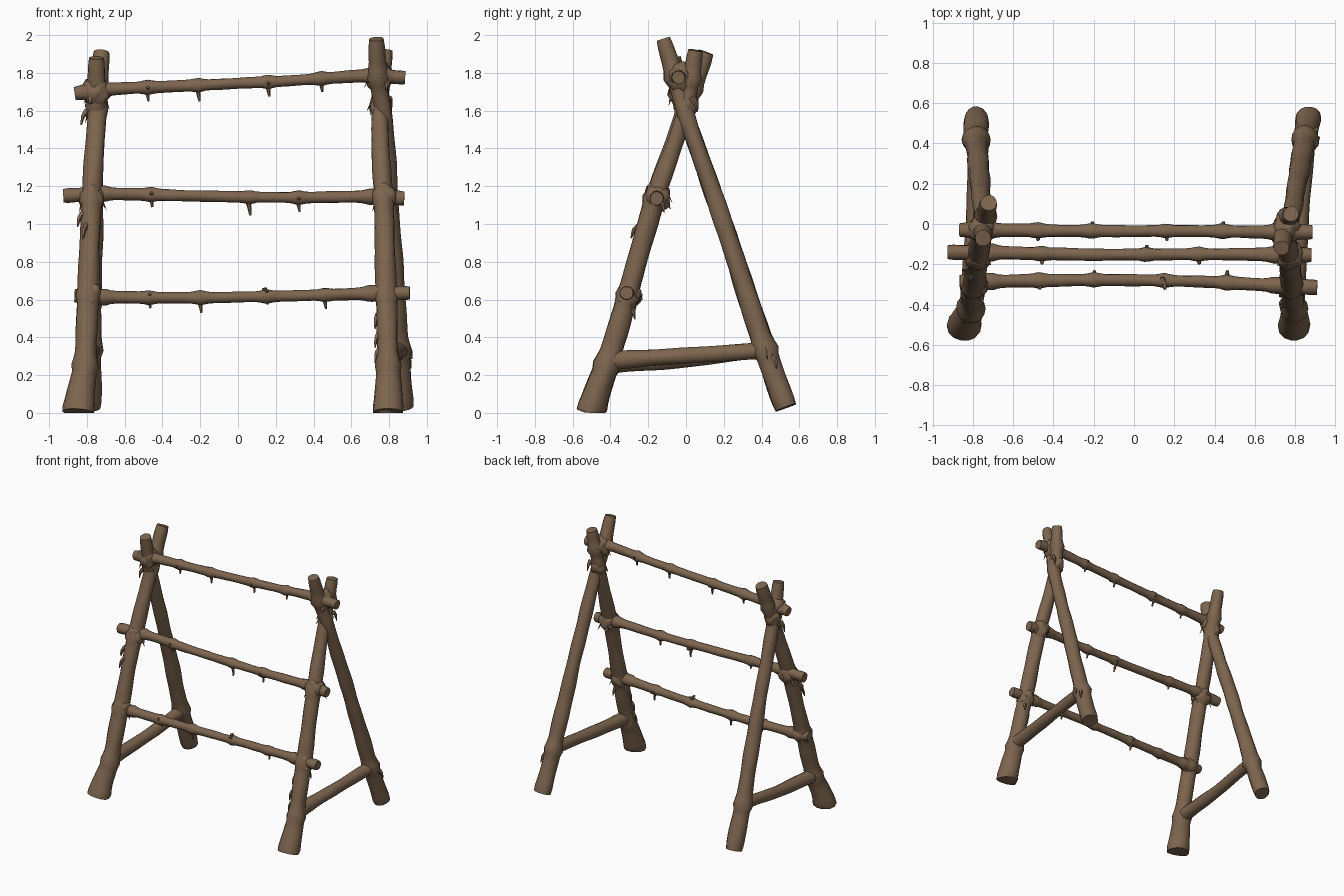
import bpy, bmesh, math, random
from mathutils import Vector

if "Cube" in bpy.data.objects:
    bpy.data.objects.remove(bpy.data.objects["Cube"])

random.seed(4)
wood = bpy.data.materials.new("brown wood")
wood.diffuse_color = (0.205, 0.130, 0.077, 1)
wood.use_nodes = True
wood.node_tree.nodes["Principled BSDF"].inputs["Base Color"].default_value = wood.diffuse_color


def finish(name, bm):
    bmesh.ops.recalc_face_normals(bm, faces=bm.faces)
    me = bpy.data.meshes.new(name)
    bm.to_mesh(me)
    bm.free()
    ob = bpy.data.objects.new(name, me)
    bpy.context.collection.objects.link(ob)
    me.materials.append(wood)
    bpy.ops.object.select_all(action='DESELECT')
    ob.select_set(True)
    bpy.context.view_layer.objects.active = ob
    bpy.ops.object.shade_smooth_by_angle(angle=math.radians(42))
    return ob


def spline(pts, step):
    # Smooth path through (x, y, z, radius) points
    p = [Vector(q) for q in pts]
    p = [2 * p[0] - p[1]] + p + [2 * p[-1] - p[-2]]
    out = []
    for i in range(1, len(p) - 2):
        a, b, c, d = p[i - 1:i + 3]
        # non-uniform spacing: tangents scaled to this segment's length
        ln = (c - b).length
        m1 = (c - a) * ln / max((b - a).length + ln, 1e-6)
        m2 = (d - b) * ln / max((d - c).length + ln, 1e-6)
        n = max(2, round(ln / step))
        for k in range(n):
            t = k / n
            out.append((2*t**3 - 3*t*t + 1) * b + (t**3 - 2*t*t + t) * m1
                       + (3*t*t - 2*t**3) * c + (t**3 - t*t) * m2)
    out.append(p[-2])
    return out


def branch(bm, pts, sides=14, step=0.04, knots=(), rough=0.05):
    # Knobbly tube; knots are (height or x position, axis, extra radius)
    path = spline(pts, step)
    ph = [random.uniform(0, 6.28) for _ in range(3)]
    rings = []
    for i, q in enumerate(path):
        c = q.to_3d()
        t = (path[min(i + 1, len(path) - 1)] - path[max(i - 1, 0)]).to_3d().normalized()
        ref = Vector((0, 1, 0)) if abs(t.y) < 0.8 else Vector((0, 0, 1))
        u = t.cross(ref).normalized()
        v = t.cross(u)
        r = q[3]
        for pos, ax, extra in knots:
            r += extra * math.exp(-((c[ax] - pos) / 0.028) ** 2)
        if i in (0, len(path) - 1):
            r *= 0.92
        ring = []
        for k in range(sides):
            a = 2 * math.pi * k / sides
            w = 1 + rough * (math.sin(2 * a + ph[0] + i * .35) * .6
                             + math.sin(3 * a + ph[1] - i * .5) * .5
                             + math.sin(i * .9 + ph[2]) * .5)
            co = c + (u * math.cos(a) + v * math.sin(a)) * r * w
            co.z = max(co.z, 0)
            ring.append(bm.verts.new(co))
        rings.append(ring)
    for A, B in zip(rings, rings[1:]):
        for k in range(sides):
            bm.faces.new((A[k], A[(k + 1) % sides], B[(k + 1) % sides], B[k]))
    bm.faces.new(rings[0])
    bm.faces.new(rings[-1])


def pole(name, pts, **kw):
    bm = bmesh.new()
    branch(bm, pts, **kw)
    return finish(name, bm)


# Four legs, crossing in pairs near the top
pole("front_leg_left", [(-.845, -.505, 0, .088), (-.835, -.475, .1, .076), (-.81, -.42, .25, .062),
     (-.795, -.31, .62, .056), (-.775, -.165, 1.13, .053), (-.745, -.005, 1.6, .048), (-.722, .105, 1.91, .045)],
     knots=[(.26, 2, .013), (.62, 2, .012), (1.13, 2, .016), (1.62, 2, .012), (1.72, 2, .014)])
pole("front_leg_right", [(.795, -.51, 0, .082), (.795, -.475, .1, .074), (.795, -.42, .25, .06),
     (.785, -.31, .62, .055), (.77, -.165, 1.13, .052), (.75, -.01, 1.58, .043), (.78, .05, 1.92, .043)],
     knots=[(.26, 2, .012), (.62, 2, .012), (1.13, 2, .016), (1.66, 2, .012), (1.77, 2, .016)])
pole("back_leg_left", [(-.785, .53, .025, .063), (-.783, .42, .33, .058), (-.765, .2, 1.0, .05),
     (-.752, .01, 1.55, .045), (-.75, -.03, 1.7, .048), (-.75, -.07, 1.88, .045)],
     knots=[(.34, 2, .016), (1.63, 2, .012)])
pole("back_leg_right", [(.868, .53, .03, .063), (.85, .42, .33, .057), (.81, .2, 1.0, .049),
     (.775, .01, 1.55, .045), (.745, -.045, 1.74, .048), (.733, -.12, 1.98, .042)],
     knots=[(.34, 2, .016), (1.78, 2, .016)])

# Side braces near the ground
for name, x0, x1, dz in (("brace_left", -.81, -.78, -.02), ("brace_right", .80, .85, 0)):
    pole(name, [(x0, -.43, .275 + dz, .055), (x0, -.34, .282 + dz, .05), ((x0 + x1) / 2, 0, .303 + dz, .043),
         (x1, .33, .325, .044), (x1, .43, .332, .052)], rough=.04)

# Three rungs with flared ends, node rings and hanging twig stubs
rungs = [
    ("rung_bottom", [(-.865, -.29, .62), (-.70, -.285, .613), (-.2, -.278, .610), (.3, -.285, .62), (.71, -.305, .632), (.91, -.315, .635)],
     [(-.47, .555), (-.2, .53), (.15, .575), (.46, .55)]),
    ("rung_middle", [(-.925, -.14, 1.15), (-.70, -.142, 1.16), (-.2, -.152, 1.148), (.3, -.15, 1.14), (.70, -.152, 1.145), (.88, -.155, 1.135)],
     [(-.46, 1.09), (.06, 1.045), (.32, 1.065)]),
    ("rung_top", [(-.865, -.03, 1.69), (-.70, -.03, 1.712), (-.2, -.035, 1.735), (.3, -.035, 1.76), (.69, -.04, 1.785), (.885, -.04, 1.775)],
     [(-.48, 1.65), (-.21, 1.65), (.16, 1.675), (.44, 1.70)]),
]
radii = (.038, .034, .030, .029, .034, .038)
for name, pts, stubs in rungs:
    kn = [(x, 0, .009) for x, _ in stubs] + [(-.78, 0, .022), (.77, 0, .022), (-.71, 0, .01), (.70, 0, .01)]
    pole(name, [p + (r,) for p, r in zip(pts, radii)], sides=12, step=.025, knots=kn, rough=.04)
    bm = bmesh.new()
    for j, (x, zb) in enumerate(stubs):
        y, zt = pts[2][1], zb + .085
        branch(bm, [(x - .01, y, zt, .015), (x, y + .008, (zt + zb) / 2, .011), (x + .006, y, zb, .006)],
               sides=6, step=.02)
        s = 1 if j % 2 else -1          # short sideways bud
        branch(bm, [(x, y, zt - .02, .016), (x + .004, y + s * .047, zt - .01, .008)], sides=6, step=.02)
    finish(name + "_twigs", bm)


# Lumpy joint collars with loose bark flakes hanging off
def joint(name, c, r, flakes):
    bm = bmesh.new()
    bmesh.ops.create_icosphere(bm, subdivisions=3, radius=1)
    for v in bm.verts:
        d = v.co.copy()
        k = 1 + .12 * math.sin(5 * d.x + c[2] * 7) * math.cos(4 * d.z + c[0] * 3) + .06 * math.sin(9 * d.y)
        v.co = Vector(c) + Vector((d.x * r, d.y * r, d.z * r * 1.15)) * k
    for _ in range(flakes):
        a = random.uniform(0, 2 * math.pi)
        out = Vector((math.cos(a), math.sin(a), 0))
        side = Vector((-out.y, out.x, 0))
        p = Vector(c) + out * r * .8 + Vector((0, 0, random.uniform(-.03, .05)))
        ln, w = random.uniform(.035, .075), random.uniform(.012, .022)
        tip = p + out * random.uniform(.012, .03) - Vector((0, 0, ln))
        base = [bm.verts.new(p + side * w), bm.verts.new(p - side * w), bm.verts.new(p - out * .02)]
        t = bm.verts.new(tip)
        bm.faces.new(base)
        for i in range(3):
            bm.faces.new((base[i], base[(i + 1) % 3], t))
    finish(name, bm)


for s, tag, tz in ((-1, "left", 1.70), (1, "right", 1.775)):
    joint("bottom_joint_" + tag, (s * .785, -.305, .625), .062, 6)
    joint("middle_joint_" + tag, (s * .775, -.155, 1.14), .068, 8)
    joint("top_joint_" + tag, (s * .752, -.025, tz), .07, 6)
    joint("lashing_" + tag, (s * .752, .005, 1.63), .056, 5)

# Torn bark strips on the legs
bm = bmesh.new()
for x, y, z, dx, dy in ((-.82, -.21, 1.06, -.03, -.02), (-.80, -.24, 1.0, -.02, -.05), (-.80, -.02, 1.6, -.03, -.01),
                        (.745, -.38, .42, -.02, -.02), (.75, -.40, .34, -.025, -.01), (.74, -.34, .52, -.015, -.02),
                        (.89, .41, .36, .03, .02), (.885, .45, .31, .03, .03), (.80, -.30, .57, .02, .03),
                        (.80, .03, 1.67, .01, .03)):
    branch(bm, [(x, y, z, .018), (x + dx * .7, y + dy * .7, z - .03, .012), (x + dx, y + dy, z - .075, .004)],
           sides=5, step=.03)
finish("bark_strips", bm)
